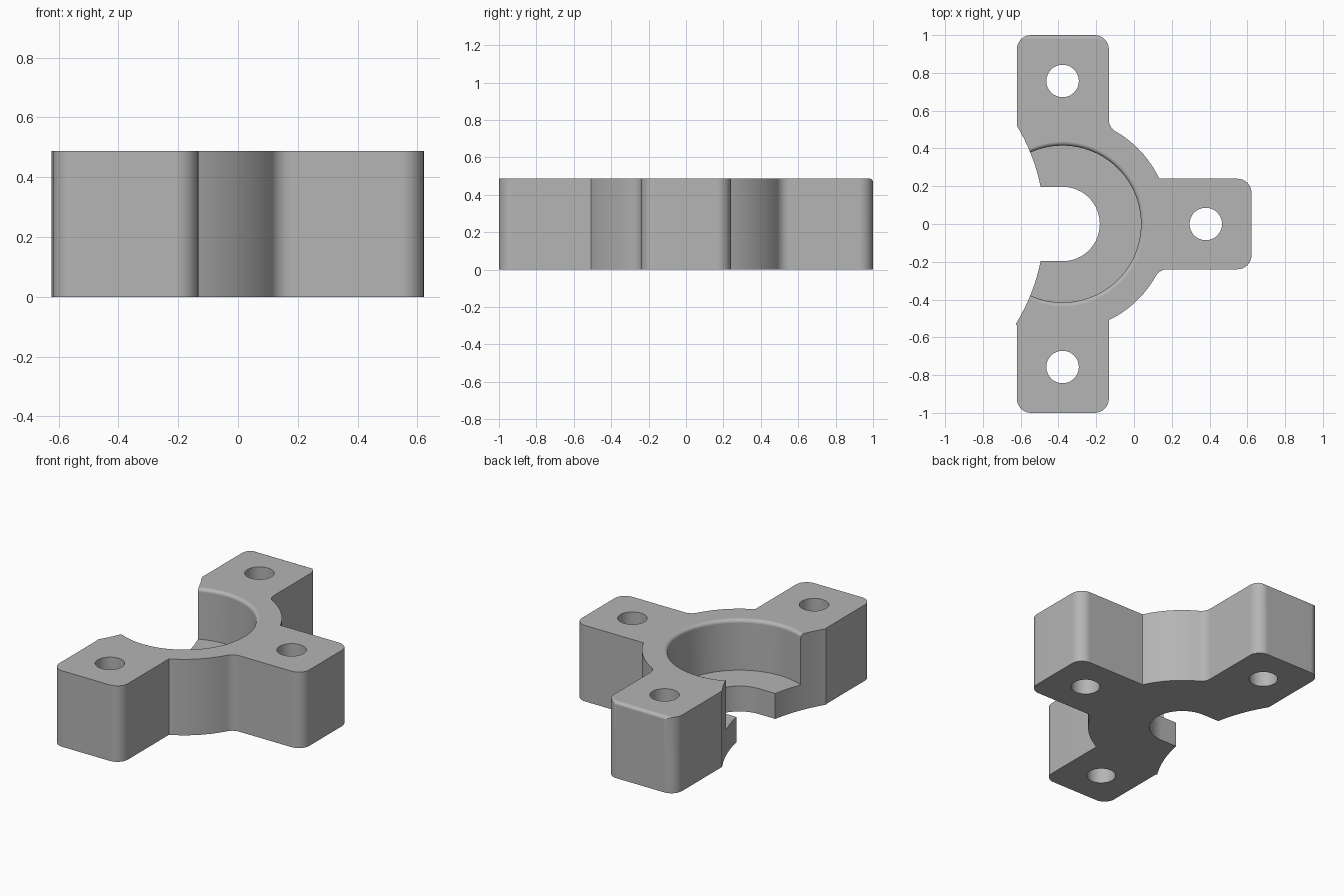
import bpy, bmesh, math

if "Cube" in bpy.data.objects:
    bpy.data.objects.remove(bpy.data.objects["Cube"], do_unlink=True)

H = 0.487            # overall height
CX = -0.378          # bore axis
RING = 0.565         # outer ring radius
BORE = 0.415
FLOOR = 0.163        # ledge height
W = 0.245            # half width of a tab
CORNER = 0.075
FILLET = 0.07
EDGE = 0.022         # small edge rounding

metal = bpy.data.materials.new("grey metal")
metal.use_nodes = True
metal.diffuse_color = (0.46, 0.46, 0.46, 1)
metal.node_tree.nodes["Principled BSDF"].inputs["Base Color"].default_value = metal.diffuse_color


def arc(cx, cy, r, a0, a1, n=8):
    angles = [math.radians(a0 + (a1 - a0) * i / n) for i in range(n + 1)]
    return [(cx + r * math.cos(a), cy + r * math.sin(a)) for a in angles]


def solid(name, points, direction):
    """Closed prism from a 3D polygon pushed along a direction."""
    bm = bmesh.new()
    face = bm.faces.new([bm.verts.new(p) for p in points])
    ext = bmesh.ops.extrude_face_region(bm, geom=[face])
    verts = [v for v in ext["geom"] if isinstance(v, bmesh.types.BMVert)]
    bmesh.ops.translate(bm, verts=verts, vec=direction)
    return finish(name, bm)


def finish(name, bm):
    bmesh.ops.recalc_face_normals(bm, faces=bm.faces)
    mesh = bpy.data.meshes.new(name)
    bm.to_mesh(mesh)
    bm.free()
    mesh.materials.append(metal)
    obj = bpy.data.objects.new(name, mesh)
    bpy.context.collection.objects.link(obj)
    return obj


def lathe(name, profile, cx, steps=96):
    bm = bmesh.new()
    verts = [bm.verts.new((cx + r, 0, z)) for r, z in profile]
    edges = [bm.edges.new(pair) for pair in zip(verts, verts[1:])]
    bmesh.ops.spin(bm, geom=verts + edges, cent=(cx, 0, 0), axis=(0, 0, 1),
                   angle=math.tau, steps=steps)
    bmesh.ops.remove_doubles(bm, verts=bm.verts, dist=0.0001)
    return finish(name, bm)


def cut(target, cutter):
    cutter.hide_render = True
    mod = target.modifiers.new("cut", "BOOLEAN")
    mod.operation = "DIFFERENCE"
    mod.solver = "EXACT"
    mod.object = cutter
    bpy.context.view_layer.objects.active = target
    bpy.ops.object.modifier_apply(modifier=mod.name)
    bpy.data.objects.remove(cutter, do_unlink=True)


# Outline: three tabs on a ring, with a curved cut on the open side
left, inner, right, end = -0.62, CX + W, 0.622, 1.0
tab = 0.24
low = math.degrees(math.asin((tab + FILLET) / (RING + FILLET)))
high = math.degrees(math.acos((W + FILLET) / (RING + FILLET)))
reach = RING + FILLET
fx = CX + reach * math.cos(math.radians(low))
fy = reach * math.sin(math.radians(high))
c = CORNER

outline = [(left, -0.54)]
outline += arc(left + c, -end + c, c, 180, 270)
outline += arc(inner - c, -end + c, c, 270, 360)
outline += arc(CX, 0, RING, -math.degrees(math.acos(W / RING)), -low, 12)
outline += arc(fx, -tab - FILLET, FILLET, 180 - low, 90)[1:]
outline += arc(right - c, -tab + c, c, 270, 360)
outline += arc(right - c, tab - c, c, 0, 90)
outline += arc(CX, 0, RING, math.degrees(math.asin(tab / RING)), high, 12)
outline += arc(inner + FILLET, fy, FILLET, high - 180, -180)[1:]
outline += arc(inner - c, end - c, c, 0, 90)
outline += arc(left + c, end - c, c, 90, 180)
outline += arc(-1.479, 0, 1.004, 31.2, -31.7, 32)
body = solid("clamp_body", [(x, y, 0) for x, y in outline], (0, 0, H))

# Bore with a rounded rim, leaving a ledge at the bottom
rim = arc(BORE + EDGE, H - EDGE, EDGE, 180, 90, 5)
cut(body, lathe("bore_cutter", [(0, FLOOR), (BORE, FLOOR)] + rim
                + [(BORE + EDGE, 1), (0, 1)], CX))

# Round-ended slot through the ledge
slot = arc(CX, 0, 0.197, -90, 90, 32) + [(-1, 0.197), (-1, -0.197)]
cut(body, solid("slot_cutter", [(x, y, -0.2) for x, y in slot], (0, 0, 0.6)))

# Bolt holes
for x, y in ((CX, 0.757), (CX, -0.757), (0.38, 0)):
    hole = arc(x, y, 0.086, 0, 360, 40)[:-1]
    cut(body, solid("hole_cutter", [(px, py, -0.2) for px, py in hole], (0, 0, 1)))

# Rounded top edge on the end of the back tab
r = EDGE
edge = arc(end - r, H - r, r, 90, 0, 5) + [(1.2, H - r), (1.2, 0.7), (end - r, 0.7)]
cut(body, solid("edge_cutter", [(-1, y, z) for y, z in edge], (1.5, 0, 0)))

# Smooth curves, crisp corners
bpy.ops.object.select_all(action="DESELECT")
body.select_set(True)
bpy.context.view_layer.objects.active = body
bpy.ops.object.shade_smooth_by_angle(angle=math.radians(25))
weighted = body.modifiers.new("flat faces", "WEIGHTED_NORMAL")
weighted.keep_sharp = True
